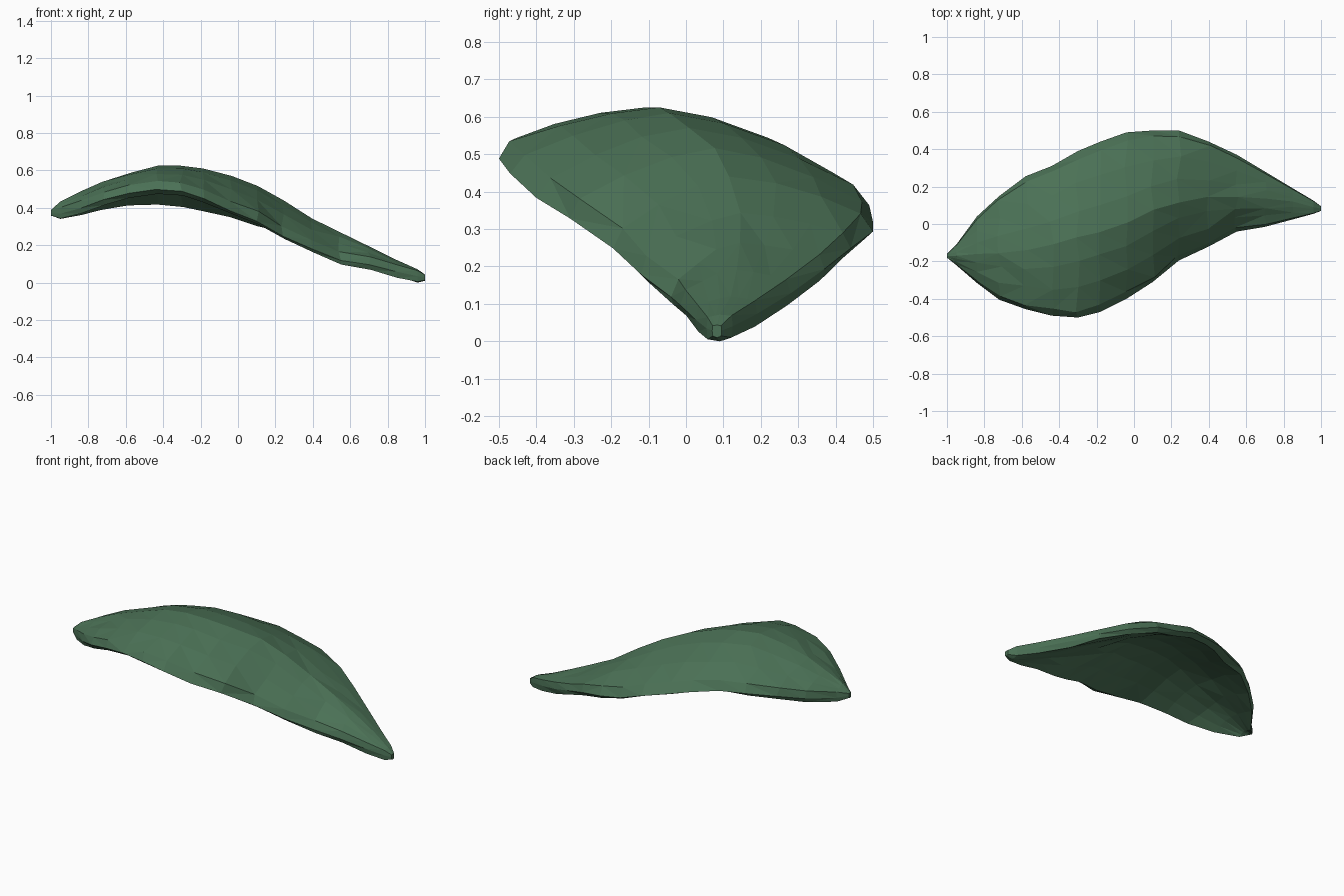
import bpy, bmesh, random

if "Cube" in bpy.data.objects:
    bpy.data.objects.remove(bpy.data.objects["Cube"])

random.seed(4)

# Leaf stations: x, front edge y, back edge y, ridge y, front rim z, back rim z, ridge top z
ROWS = [
    (-1.00, -.18, -.16, -.17, .375, .375, .390),
    (-.95, -.22, -.11, -.17, .370, .368, .435),
    (-.84, -.315, .04, -.16, .40, .39, .49),
    (-.72, -.405, .15, -.15, .445, .415, .54),
    (-.58, -.455, .255, -.14, .48, .435, .59),
    (-.44, -.49, .31, -.11, .50, .435, .627),
    (-.30, -.50, .39, -.07, .49, .42, .627),
    (-.18, -.47, .44, -.04, .45, .395, .612),
    (-.04, -.40, .49, .01, .385, .365, .572),
    (.10, -.31, .50, .07, .33, .32, .518),
    (.24, -.195, .50, .12, .25, .295, .442),
    (.40, -.12, .44, .14, .18, .25, .345),
    (.55, -.04, .37, .14, .12, .195, .265),
    (.70, -.015, .28, .13, .098, .13, .192),
    (.85, .025, .19, .12, .06, .075, .122),
    (.96, .055, .125, .09, .036, .042, .073),
    (1.00, .07, .095, .083, .03, .03, .045),
]
COLS = [-.92, -.62, -.3, 0, .3, .62, .92]


def section(bm, row, i):
    """One closed ring: front rim, top skin, back rim, bottom skin."""
    x, yf, yb, yr, zf, zb, zr = row
    tip = i in (0, len(ROWS) - 1)
    scale = .4 if tip else .85 if i in (1, len(ROWS) - 2) else 1
    jit = .012 if 2 < i < len(ROWS) - 3 else 0

    def point(v, side):
        a = abs(v)
        h = (.042 - .008 * a) * scale if a < 1 else 0
        ye, ze = (yf, zf) if v < 0 else (yb, zb)
        mid = zr - .042 * scale
        j = 0 if a == 1 else jit
        return bm.verts.new((x + random.uniform(-j, j),
                             yr + (ye - yr) * a + random.uniform(-j, j) * .6,
                             mid + (ze - mid) * a ** 1.6 + side * h))

    return ([point(-1, 0)] + [point(v, 1) for v in COLS]
            + [point(1, 0)] + [point(v, -1) for v in reversed(COLS)])


# Curved leaf blade: rings joined by faces, closed at both tips
bm = bmesh.new()
rings = [section(bm, r, i) for i, r in enumerate(ROWS)]
for a, b in zip(rings, rings[1:]):
    for k in range(len(a)):
        n = (k + 1) % len(a)
        bm.faces.new((a[k], a[n], b[n], b[k]))
bm.faces.new(rings[0])
bm.faces.new(rings[-1])
bmesh.ops.triangulate(bm, faces=bm.faces[:], quad_method='SHORT_EDGE')
bmesh.ops.recalc_face_normals(bm, faces=bm.faces[:])
low = min(v.co.z for v in bm.verts)
bmesh.ops.translate(bm, verts=bm.verts[:], vec=(0, 0, -low))

mesh = bpy.data.meshes.new("leaf")
bm.to_mesh(mesh)
bm.free()
green = bpy.data.materials.new("leaf green")
green.diffuse_color = (.07, .165, .092, 1)
green.use_nodes = True
green.node_tree.nodes["Principled BSDF"].inputs["Base Color"].default_value = green.diffuse_color
mesh.materials.append(green)
leaf = bpy.data.objects.new("leaf", mesh)
bpy.context.collection.objects.link(leaf)
